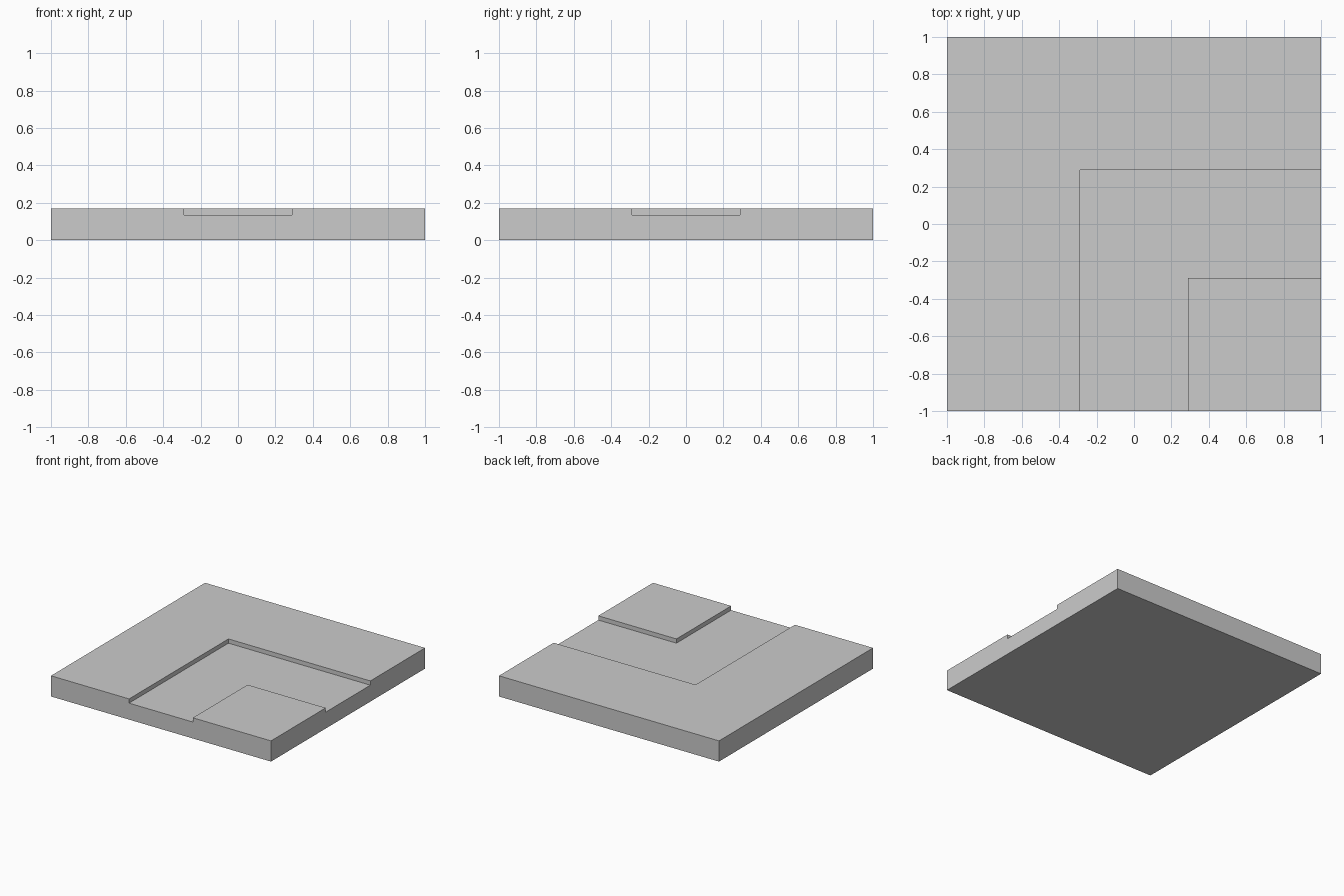
import bpy
import bmesh

cube = bpy.data.objects.get("Cube")
if cube:
    bpy.data.objects.remove(cube, do_unlink=True)

HEIGHT = 0.17    # top of the tile
FLOOR = 0.135    # floor of the sunken path
HALF_PATH = 0.29
OVER = 1.2       # cutter runs past the tile edges


def make_material(name, colour):
    mat = bpy.data.materials.new(name)
    mat.use_nodes = True
    mat.diffuse_color = colour
    mat.node_tree.nodes["Principled BSDF"].inputs["Base Color"].default_value = colour
    return mat


def make_prism(name, outline, z0, z1, mat):
    """Extrude a flat outline from z0 up to z1."""
    bm = bmesh.new()
    face = bm.faces.new([bm.verts.new((x, y, z0)) for x, y in outline])
    moved = bmesh.ops.extrude_face_region(bm, geom=[face])["geom"]
    verts = [g for g in moved if isinstance(g, bmesh.types.BMVert)]
    bmesh.ops.translate(bm, verts=verts, vec=(0, 0, z1 - z0))
    bmesh.ops.recalc_face_normals(bm, faces=bm.faces)
    mesh = bpy.data.meshes.new(name)
    bm.to_mesh(mesh)
    bm.free()
    mesh.materials.append(mat)
    obj = bpy.data.objects.new(name, mesh)
    bpy.context.collection.objects.link(obj)
    return obj


grey = make_material("light grey", (0.6, 0.6, 0.6, 1))

# Square tile
tile = make_prism("corner_path_tile", [(-1, -1), (1, -1), (1, 1), (-1, 1)],
                  0, HEIGHT, grey)

# L-shaped path turning from the front edge to the left (+x) edge
p = HALF_PATH
path = [(-p, -OVER), (p, -OVER), (p, -p), (OVER, -p), (OVER, p), (-p, p)]
cutter = make_prism("path_cutter", path, FLOOR, HEIGHT + 0.1, grey)

cut = tile.modifiers.new("sunken path", "BOOLEAN")
cut.operation = "DIFFERENCE"
cut.solver = "EXACT"
cut.object = cutter

# Bake the cut, then drop the helper
bpy.context.view_layer.objects.active = tile
tile.select_set(True)
bpy.ops.object.modifier_apply(modifier=cut.name)
bpy.data.objects.remove(cutter, do_unlink=True)
